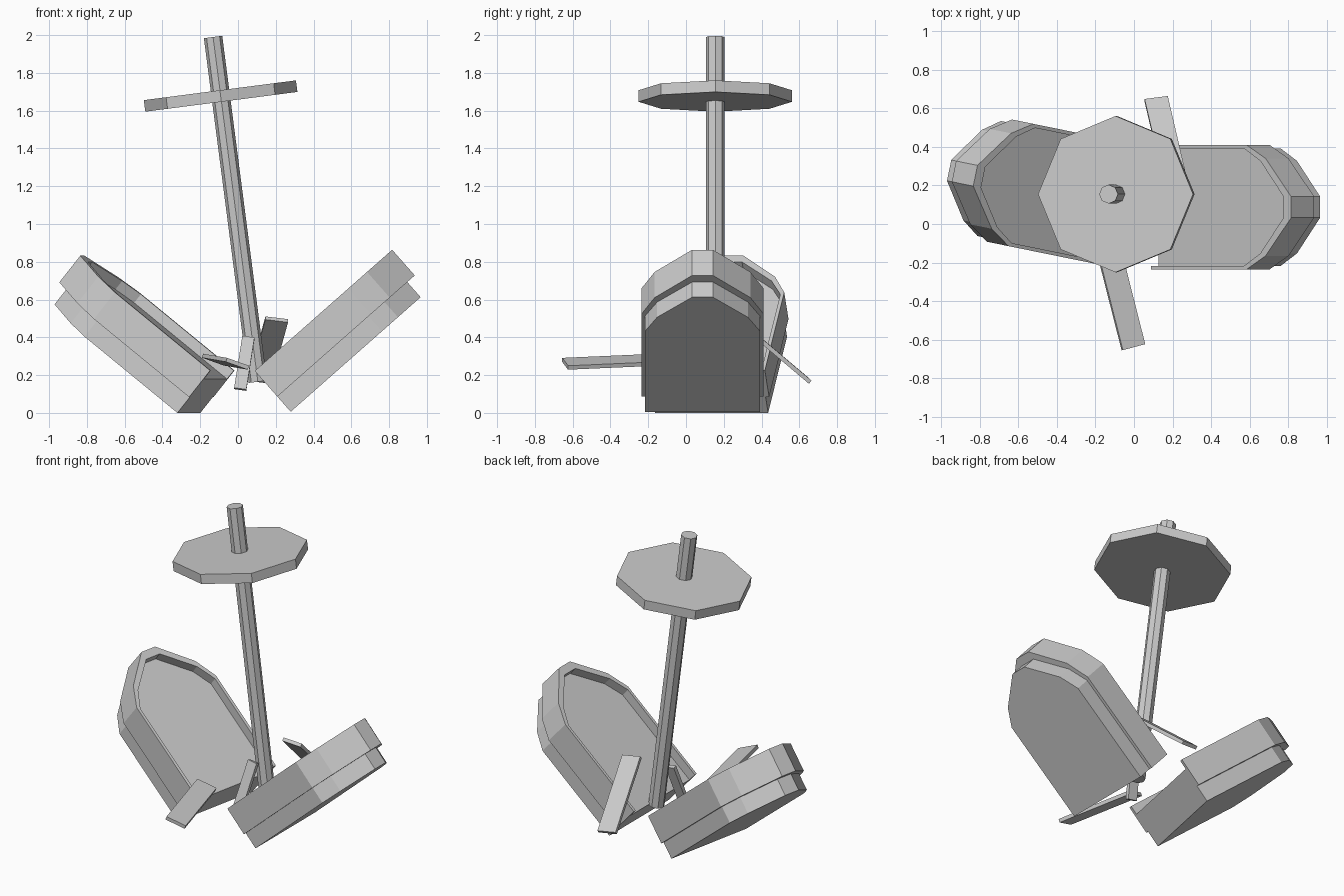
import bpy, bmesh
from math import radians
from mathutils import Vector, Matrix

if "Cube" in bpy.data.objects:
    bpy.data.objects.remove(bpy.data.objects["Cube"])

# half outlines (length along keel, half width), broken end to bow
HULL = [(0, .305), (.644, .305), (.757, .24), (.917, .055)]
RAIL = [(0, .324), (.66, .324), (.793, .253), (.97, .055)]


def make_object(name, bm, matrix):
    bmesh.ops.recalc_face_normals(bm, faces=bm.faces)
    me = bpy.data.meshes.new(name)
    bm.to_mesh(me)
    bm.free()
    ob = bpy.data.objects.new(name, me)
    ob.matrix_world = matrix
    bpy.context.collection.objects.link(ob)
    return ob


def full(half):
    # mirror a half outline across the keel
    return [(x, -w) for x, w in half] + [(x, w) for x, w in reversed(half)]


def prism(name, outline, z0, z1, matrix):
    bm = bmesh.new()
    face = bm.faces.new([bm.verts.new((x, y, z0)) for x, y in outline])
    ext = bmesh.ops.extrude_face_region(bm, geom=[face], use_keep_orig=True)
    verts = [g for g in ext["geom"] if isinstance(g, bmesh.types.BMVert)]
    bmesh.ops.translate(bm, vec=(0, 0, z1 - z0), verts=verts)
    return make_object(name, bm, matrix)


def hull_half(side, origin, pitch, yaw):
    m = (Matrix.Translation(origin) @ Matrix.Rotation(radians(yaw), 4, 'Z')
         @ Matrix.Rotation(radians(-pitch), 4, 'Y'))
    # lower hull with the recessed deck on top
    prism(side + "_hull", full(HULL), 0, .23, m)
    # raised rail: a U-shaped band wrapped round the hull
    band = full(RAIL) + full(HULL)[::-1]
    prism(side + "_rail", band, .107, .288, m)


hull_half("right", (.279, .0875, .006), 41.4, 0)
hull_half("left", (-.26, .136, 0), 38.8, 168.5)


def cylinder(name, radius, a, b):
    a, b = Vector(a), Vector(b)
    bm = bmesh.new()
    bmesh.ops.create_cone(bm, cap_ends=True, segments=8, radius1=radius,
                          radius2=radius, depth=(b - a).length)
    tilt = Matrix.Rotation(radians(-7.4), 4, 'Y')
    return make_object(name, bm, Matrix.Translation((a + b) / 2) @ tilt)


# leaning mast and lookout platform
cylinder("mast", .049, (.105, .155, .165), (-.132, .155, 1.99))
cylinder("lookout_platform", .406, (-.088, .155, 1.647), (-.096, .155, 1.708))


def plank(name, a, b, across, width, thick):
    a, b = Vector(a), Vector(b)
    d = (b - a).normalized()
    n = d.cross(Vector(across)).normalized()
    w = n.cross(d)
    rot = Matrix((d, w, n)).transposed().to_4x4()
    bm = bmesh.new()
    bmesh.ops.create_cube(bm, size=1)
    bmesh.ops.scale(bm, vec=((b - a).length, width, thick), verts=bm.verts)
    return make_object(name, bm, Matrix.Translation((a + b) / 2) @ rot)


# loose broken planks
plank("back_plank", (.115, .65, .17), (.205, .265, .495), (.12, .01, -.01), .122, .022)
plank("front_plank", (-.003, -.64, .26), (-.13, -.14, .282), (.117, .031, -.042), .127, .022)
plank("middle_plank", (.055, .08, .4), (.012, -.01, .125), (1, 0, 0), .065, .025)
